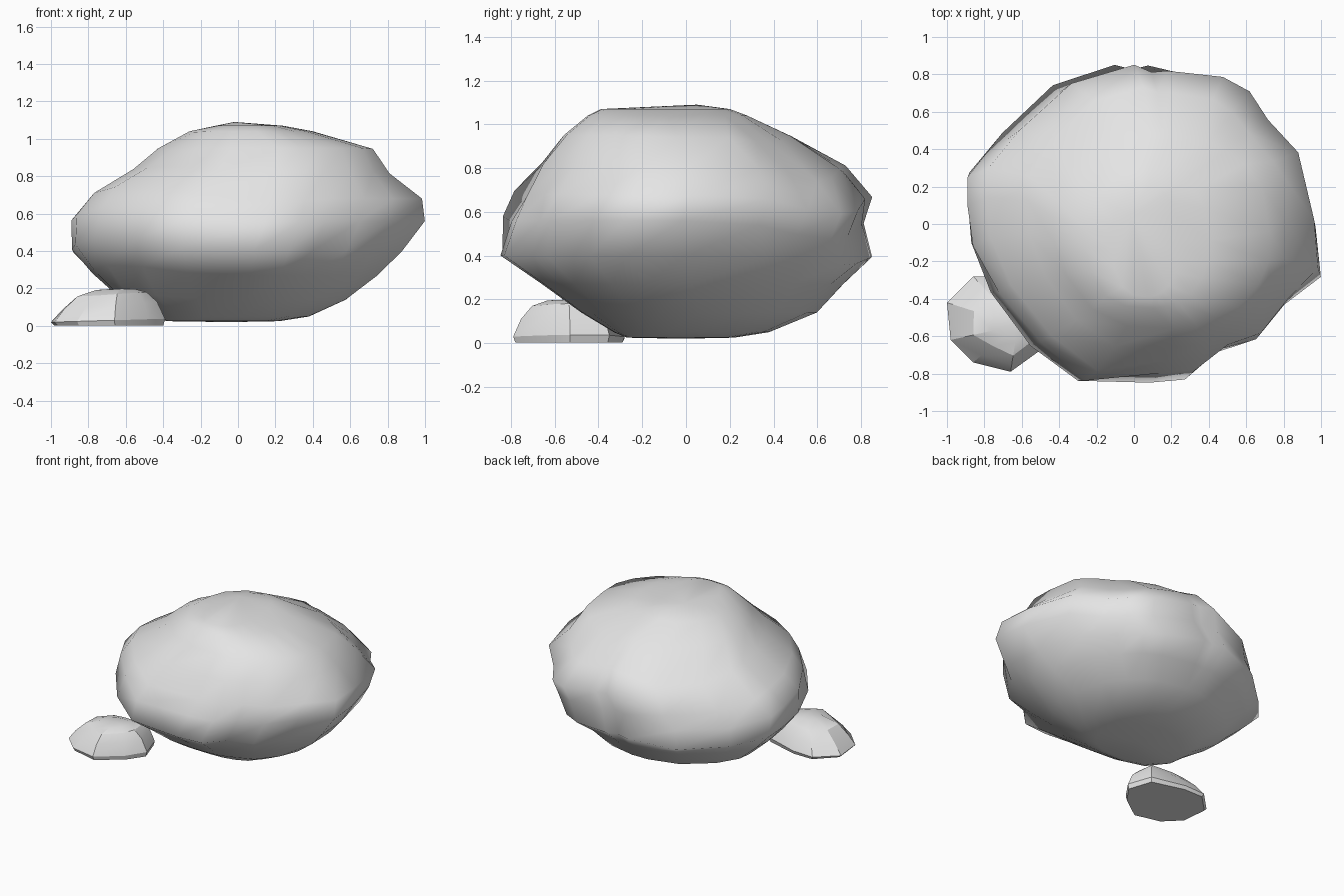
import bpy, bmesh, math
from mathutils import Vector

if "Cube" in bpy.data.objects:
    bpy.data.objects.remove(bpy.data.objects["Cube"])

stone = bpy.data.materials.new("pale grey stone")
stone.diffuse_color = (0.78, 0.78, 0.78, 1)
stone.use_nodes = True
stone.node_tree.nodes["Principled BSDF"].inputs["Base Color"].default_value = stone.diffuse_color


def loft(name, rings, bottom, top, angle):
    """Skin a stack of closed rings and close it with a centre point at each end."""
    bm = bmesh.new()
    rows = [[bm.verts.new(p) for p in r] for r in rings]
    n = len(rows[0])
    for a, b in zip(rows, rows[1:]):
        for i in range(n):
            j = (i + 1) % n
            bm.faces.new((a[i], a[j], b[j], b[i]))
    for row, tip in ((rows[0], bottom), (rows[-1], top)):
        if tip is None:
            bm.faces.new(row)
            continue
        c = bm.verts.new(tip)
        for i in range(n):
            bm.faces.new((row[i], row[(i + 1) % n], c))
    bmesh.ops.recalc_face_normals(bm, faces=bm.faces[:])
    me = bpy.data.meshes.new(name)
    bm.to_mesh(me)
    bm.free()
    ob = bpy.data.objects.new(name, me)
    bpy.context.collection.objects.link(ob)
    me.materials.append(stone)
    bpy.context.view_layer.objects.active = ob
    ob.select_set(True)
    bpy.ops.object.shade_smooth_by_angle(angle=math.radians(angle))
    ob.select_set(False)
    return ob


# Boulder: irregular plan outline fitted to the extents at each height
plan = [(1.0, -.27), (.97, 0), (.86, .36), (.7, .54), (.6, .7), (.45, .78),
        (.14, .85), (.05, .82), (-.05, .855), (-.4, .74), (-.68, .48), (-.89, .28),
        (-.89, .12), (-.86, -.1), (-.72, -.35), (-.5, -.62), (-.26, -.84),
        (.15, -.85), (.35, -.83), (.46, -.66), (.65, -.61), (.8, -.42)]
# z, xmin, xmax, ymin, ymax
levels = [(.025, -.38, .22, -.27, .22), (.05, -.46, .38, -.33, .38),
          (.14, -.63, .58, -.48, .60), (.27, -.78, .75, -.66, .72),
          (.40, -.89, .88, -.85, .85), (.56, -.89, 1.0, -.85, .81),
          (.68, -.79, .99, -.80, .85), (.82, -.57, .83, -.67, .73),
          (.95, -.43, .74, -.56, .48), (1.04, -.26, .40, -.45, .28),
          (1.07, -.12, .24, -.39, .2)]
# Hollows and swellings: centre, radius, push outwards
lumps = [((.25, -.78, .64), .24, -.08), ((.8, 0, .85), .3, -.02),
         ((.6, .5, .78), .3, -.04), ((.25, .78, .72), .22, -.04),
         ((-.4, -.35, .95), .25, -.02)]
# Rim raised or lowered by bearing: degrees, amount, sharpness, centre, half height
tilts = [(215, .08, 6, .5, .45), (50, -.09, 12, .65, .35), (132, -.12, 10, .65, .35)]
core = Vector((.05, 0, .5))
rings = []
for z, x0, x1, y0, y1 in levels:
    blend = min(1, abs(z - .54) / .5)           # more regular towards both ends
    ring = []
    for px, py in plan:
        u, v = (px - .055) / .945, py / .8525
        e = 2.4 if z > .54 else 3.0 if v < 0 else 2.1
        r = (abs(u) ** e + abs(v) ** e) ** (1 / e)
        k = 1 + blend * (1 / r - 1)
        u, v = u * k, v * k
        p = Vector(((x0 + x1) / 2 + u * (x1 - x0) / 2,
                    (y0 + y1) / 2 + v * (y1 - y0) / 2, z))
        for deg, amount, power, zc, half in tilts:
            side = max(0, math.cos(math.atan2(py, px) - math.radians(deg)))
            p.z += amount * side ** power * max(0, 1 - ((z - zc) / half) ** 2)
        move = Vector()
        for c, rad, push in lumps:
            d = (p - Vector(c)).length / rad
            if d < 1:
                move += (p - core).normalized() * push * (1 - d * d)
        ring.append(p + move)
    rings.append(ring)
loft("boulder", rings, (-.05, -.02, .02), (-.02, .05, 1.09), 180)

# Small stone: faceted, with a flat underside
base = [(-1, -.42), (-.98, -.62), (-.86, -.74), (-.66, -.79), (-.48, -.66),
        (-.39, -.53), (-.45, -.35), (-.70, -.28), (-.86, -.28)]
mid = Vector((-.66, -.54))


def slab(z, scale, tilt=0.0, wobble=0.0):
    ring = []
    for i, (x, y) in enumerate(base):
        s = scale + wobble * math.sin(i * 2.3)
        ring.append((mid.x + .04 * (1 - s) + (x - mid.x) * s,
                     mid.y + (y - mid.y) * s, z + tilt * (x - mid.x)))
    return ring


small = [slab(.003, .96), slab(.03, 1.0, .03), slab(.11, .84, .07, .03),
         slab(.17, .62, .04, .06), slab(.195, .34, .01, .06)]
loft("small_stone", small, None, (-.64, -.53, .2), 22)
